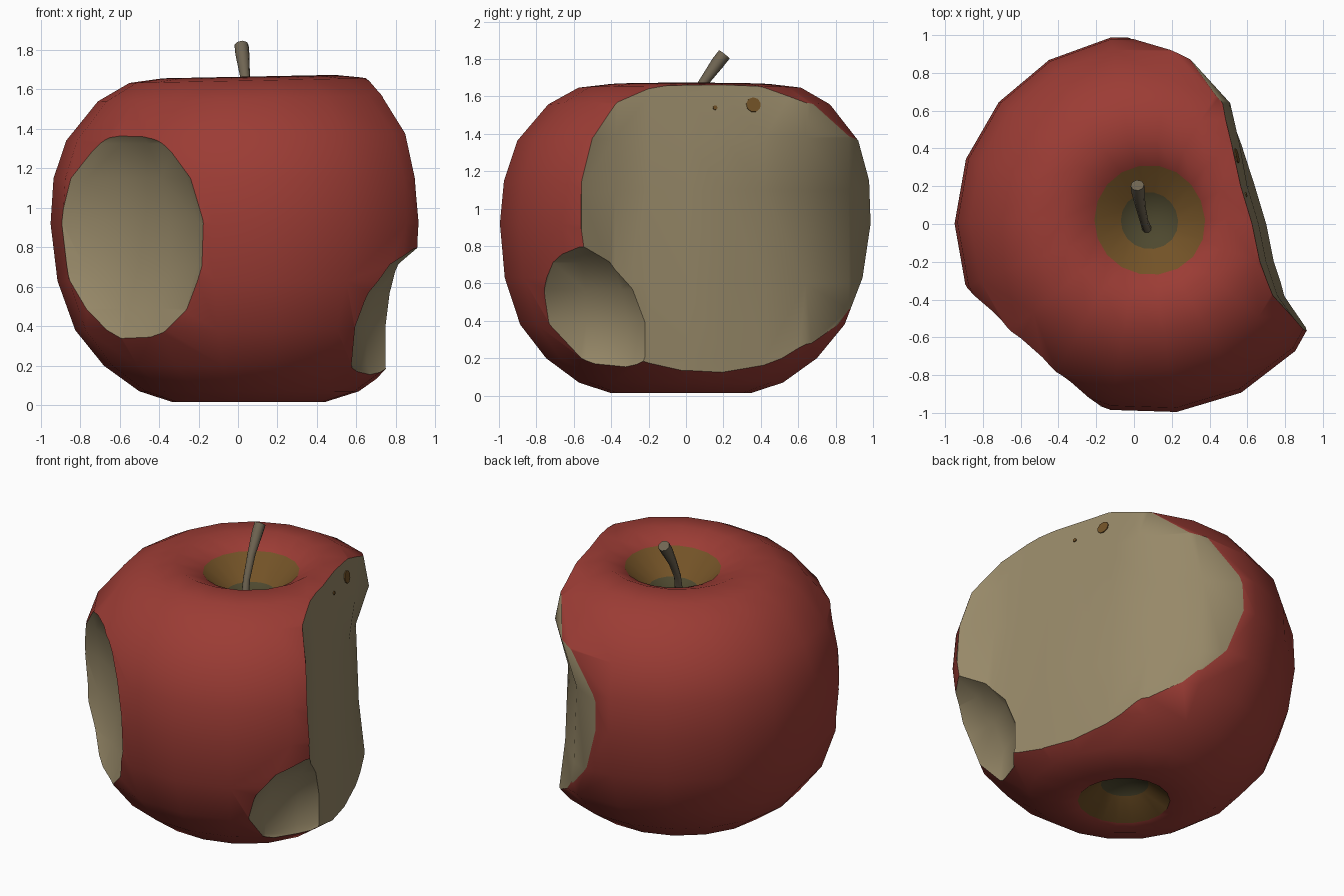
import bpy, bmesh, math
from mathutils import Vector, Matrix

if "Cube" in bpy.data.objects:
    bpy.data.objects.remove(bpy.data.objects["Cube"])

def mat(name, c):
    m = bpy.data.materials.new(name)
    m.diffuse_color = (*c, 1)
    m.use_nodes = True
    m.node_tree.nodes["Principled BSDF"].inputs["Base Color"].default_value = m.diffuse_color
    return m

RED = mat("red_skin", (0.33, 0.045, 0.035))
BROWN = mat("brown_patch", (0.17, 0.085, 0.02))
DARK = mat("dark_hollow", (0.075, 0.065, 0.028))
FLESH = mat("dry_flesh", (0.31, 0.25, 0.14))
STEM = mat("stem_bark", (0.16, 0.13, 0.085))
SLOTS = [RED, BROWN, DARK, FLESH]

def finish(name, bm, mats):
    bmesh.ops.recalc_face_normals(bm, faces=bm.faces[:])
    me = bpy.data.meshes.new(name)
    bm.to_mesh(me)
    bm.free()
    for m in mats:
        me.materials.append(m)
    ob = bpy.data.objects.new(name, me)
    bpy.context.collection.objects.link(ob)
    return ob

def smooth(ob, deg):
    bpy.ops.object.select_all(action='DESELECT')
    ob.select_set(True)
    bpy.context.view_layer.objects.active = ob
    bpy.ops.object.shade_smooth_by_angle(angle=math.radians(deg))

def skin_loops(bm, loops):
    """Quads between successive closed loops of vertices."""
    for a, b in zip(loops, loops[1:]):
        n = len(a)
        for i in range(n):
            bm.faces.new((a[i], a[(i + 1) % n], b[(i + 1) % n], b[i]))

# Apple body: turned profile with hollows, slightly lopsided
N = 18
PROFILE = [(0.15, 1.46), (0.29, 1.6), (0.43, 1.665), (0.6, 1.645), (0.76, 1.555),
           (0.92, 1.36), (0.985, 1.15), (1.0, 0.92), (0.965, 0.63), (0.875, 0.38),
           (0.73, 0.2), (0.55, 0.07), (0.38, 0.015), (0.27, 0.02), (0.14, 0.13)]

def skin_point(r, a, z):
    k = 1 + 0.05 * max(0, math.cos(a + math.radians(35))) ** 4
    x, y = r * k * math.cos(a), r * k * math.sin(a)
    cx = 0.05 + (0.03 if r < 0.35 and z > 1 else 0)
    return Vector((cx + x, y + 0.03 * (z - 0.85), z + 0.02 * x * (z > 1.3)))

bm = bmesh.new()
loops = [[bm.verts.new(skin_point(r, 2 * math.pi * i / N, z)) for i in range(N)] for r, z in PROFILE]
skin_loops(bm, loops)
for z, ring in ((1.41, loops[0]), (0.17, loops[-1])):
    tip = bm.verts.new(skin_point(0, 0, z))
    for i in range(N):
        bm.faces.new((tip, ring[i], ring[(i + 1) % N]))
for f in bm.faces:
    c = f.calc_center_median()
    d = math.hypot(c.x - (0.08 if c.z > 1 else 0.05), c.y)
    f.material_index = 2 if d < 0.13 else 1 if d < 0.27 else 0
apple = finish("apple_body", bm, SLOTS)

# Large bite on the right: plan outline repeated at several heights
PLAN = [(-0.1, 1.05), (0.25, 0.87), (0.47, 0.64), (0.56, 0.42), (0.64, 0.2), (0.7, 0),
        (0.74, -0.2), (0.8, -0.38), (0.93, -0.56), (1.3, -0.66)]
LEVELS = [(-0.3, 0, 0.02), (0.2, 0, 0.02), (0.6, 0.0, -0.04), (1.1, -0.03, -0.06),
          (1.38, -0.04, 0.05), (1.6, -0.07, 0.0), (2.0, -0.1, -0.02)]
bm = bmesh.new()
loops = []
for z, front, back in LEVELS:
    ring = []
    for x, y in PLAN:
        t = min(1, max(0, (y - 0.2) / 0.5))
        ring.append(bm.verts.new((x + front * (1 - t) + back * t, y, z)))
    ring += [bm.verts.new((x, y, z)) for x, y in ((2, -0.8), (2, 1.8), (0.2, 1.8))]
    loops.append(ring)
skin_loops(bm, loops)
bm.faces.new(loops[0])
bm.faces.new(loops[-1])
cutters = [finish("bite_right", bm, SLOTS)]

# Rounded bites: lower right and front left
def round_bite(name, loc, size, turn):
    b = bmesh.new()
    m = Matrix.Translation(loc) @ Matrix.Rotation(turn, 4, 'Z') @ Matrix.Diagonal((*size, 1))
    bmesh.ops.create_uvsphere(b, u_segments=14, v_segments=9, radius=1, matrix=m)
    cutters.append(finish(name, b, SLOTS))

round_bite("bite_lower_right", (1.1, -0.6, 0.3), (0.54, 0.54, 0.54), 0.1)
round_bite("bite_front_left", (0.05 - 0.67 * 1.05, -0.74 * 1.05, 0.82), (0.31, 0.63, 0.66),
           math.atan2(-0.74, -0.67))

for c in cutters:
    for p in c.data.polygons:
        p.material_index = 3
    c.hide_render = True
    mod = apple.modifiers.new(c.name, 'BOOLEAN')
    mod.operation = 'DIFFERENCE'
    mod.solver = 'EXACT'
    mod.object = c
bpy.context.view_layer.update()
dg = bpy.context.evaluated_depsgraph_get()
bitten = bpy.data.meshes.new_from_object(apple.evaluated_get(dg))
apple.modifiers.clear()
apple.data = bitten
for c in cutters:
    bpy.data.objects.remove(c)
smooth(apple, 38)
bpy.context.view_layer.update()

# Brown spots lying on the bitten flesh
for name, y, z, r in (("spot_large", 0.36, 1.555, 0.04), ("spot_small", 0.155, 1.54, 0.012)):
    hit, loc, nor, _ = apple.ray_cast(Vector((3, y, z)), Vector((-1, 0, 0)))
    if hit:
        bm = bmesh.new()
        m = Matrix.Translation(loc + nor * 0.003) @ nor.to_track_quat('Z', 'Y').to_matrix().to_4x4()
        bmesh.ops.create_cone(bm, cap_ends=True, segments=9, radius1=r, radius2=r, depth=0.006, matrix=m)
        finish(name, bm, [BROWN])

# Stem: tapered bent tube
PATH = [((0.07, -0.03, 1.4), 0.026), ((0.055, 0.01, 1.54), 0.022), ((0.035, 0.09, 1.67), 0.026),
        ((0.022, 0.17, 1.78), 0.036), ((0.018, 0.205, 1.825), 0.036)]
bm = bmesh.new()
loops = []
for i, (p, r) in enumerate(PATH):
    d = Vector(PATH[min(i + 1, len(PATH) - 1)][0]) - Vector(PATH[max(i - 1, 0)][0])
    q = d.to_track_quat('Z', 'Y')
    loops.append([bm.verts.new(Vector(p) + q @ Vector((r * math.cos(k * math.pi / 4),
                  r * math.sin(k * math.pi / 4), 0))) for k in range(8)])
skin_loops(bm, loops)
bm.faces.new(loops[0])
bm.faces.new(loops[-1])
smooth(finish("stem", bm, [STEM]), 50)
